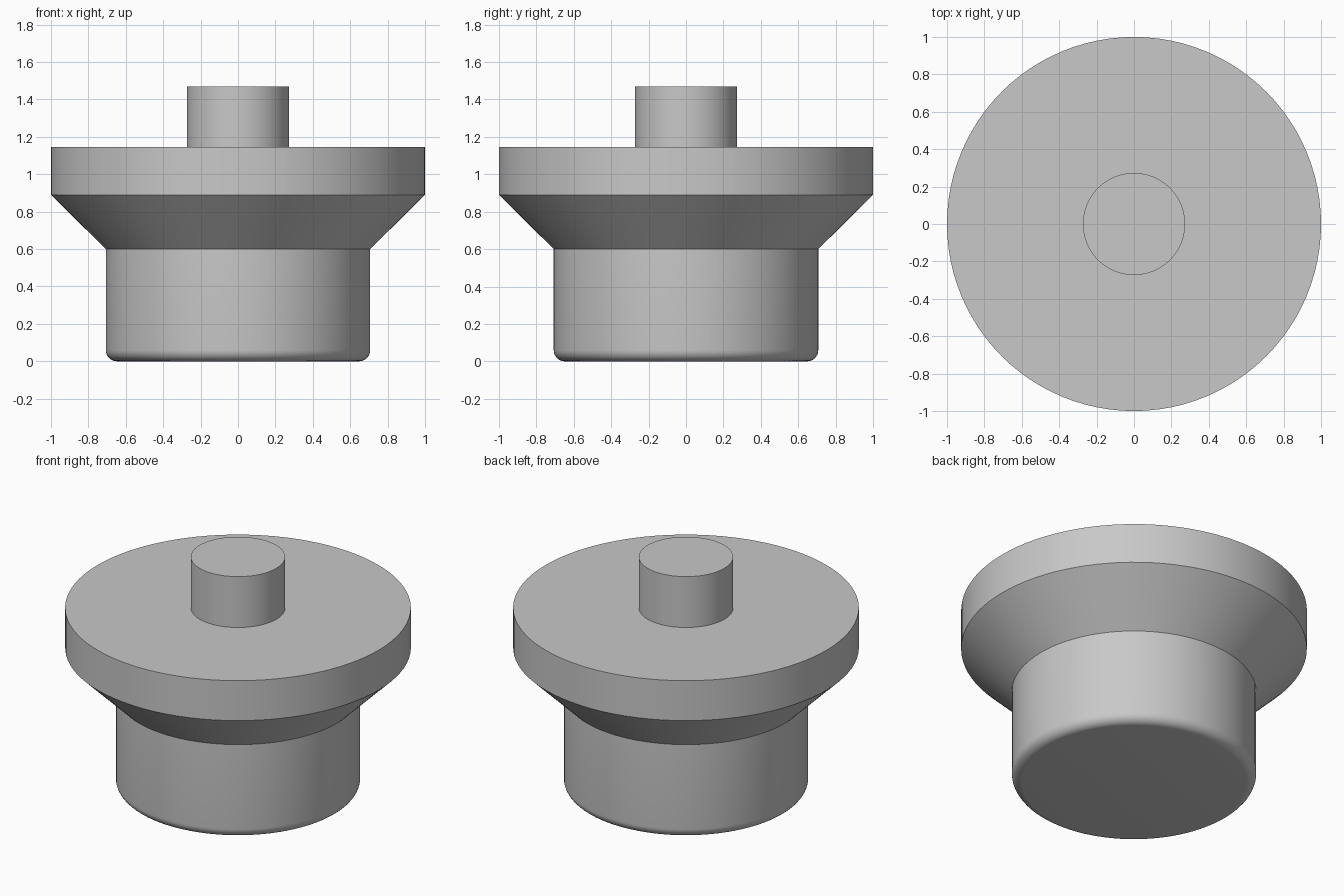
import bpy
import bmesh
from math import sin, cos, pi, radians

if "Cube" in bpy.data.objects:
    bpy.data.objects.remove(bpy.data.objects["Cube"], do_unlink=True)

SEGMENTS = 96
BASE_R, FLANGE_R, STEM_R = 0.707, 1.0, 0.273
FILLET, FILLET_STEPS = 0.06, 8

# Single material
grey = bpy.data.materials.new("plain grey")
grey.use_nodes = True
colour = (0.58, 0.58, 0.58, 1)
grey.diffuse_color = colour
grey.node_tree.nodes["Principled BSDF"].inputs["Base Color"].default_value = colour


def lathe(name, profile, material):
    """Turn a (radius, height) profile around z and cap both ends."""
    bm = bmesh.new()
    angles = [2 * pi * i / SEGMENTS for i in range(SEGMENTS)]
    rings = [[bm.verts.new((r * cos(a), r * sin(a), z)) for a in angles]
             for r, z in profile]
    for low, high in zip(rings, rings[1:]):
        for i in range(SEGMENTS):
            j = (i + 1) % SEGMENTS
            bm.faces.new((low[i], low[j], high[j], high[i]))
    bm.faces.new(rings[0][::-1])
    bm.faces.new(rings[-1])
    bmesh.ops.recalc_face_normals(bm, faces=bm.faces)
    mesh = bpy.data.meshes.new(name)
    bm.to_mesh(mesh)
    bm.free()
    mesh.materials.append(material)
    obj = bpy.data.objects.new(name, mesh)
    bpy.context.collection.objects.link(obj)
    bpy.ops.object.select_all(action="DESELECT")
    obj.select_set(True)
    bpy.context.view_layer.objects.active = obj
    bpy.ops.object.shade_smooth_by_angle(angle=radians(30))
    return obj


# Rounded lower edge of the base
profile = []
for k in range(FILLET_STEPS + 1):
    a = pi / 2 * k / FILLET_STEPS
    profile.append((BASE_R - FILLET + FILLET * sin(a), FILLET - FILLET * cos(a)))

# Base wall, sloped shoulder, flange rim, then the stem
profile += [
    (BASE_R, 0.6),
    (FLANGE_R, 0.89),
    (FLANGE_R, 1.145),
    (STEM_R, 1.145),
    (STEM_R, 1.47),
]
lathe("flanged_plug", profile, grey)
